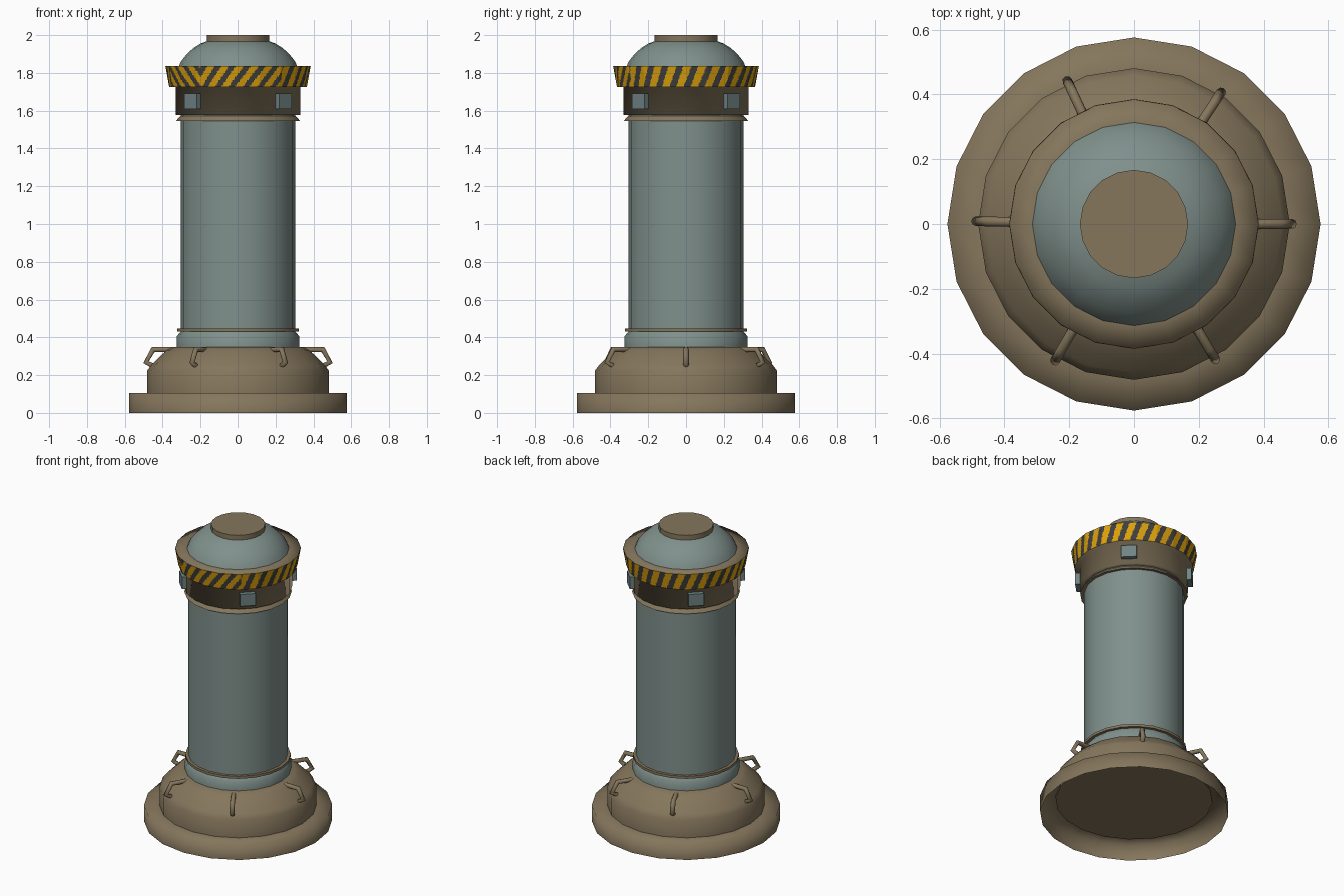
import bpy, bmesh
from math import pi, cos, sin, radians
from mathutils import Matrix

if "Cube" in bpy.data.objects:
    bpy.data.objects.remove(bpy.data.objects["Cube"])

SIDES = 20


def material(name, rgb):
    m = bpy.data.materials.new(name)
    m.diffuse_color = (*rgb, 1)
    m.use_nodes = True
    m.node_tree.nodes["Principled BSDF"].inputs["Base Color"].default_value = m.diffuse_color
    return m


TAN = material("tan metal", (0.235, 0.182, 0.108))
GREY = material("blue grey metal", (0.215, 0.28, 0.262))
STEEL = material("box steel grey", (0.165, 0.23, 0.232))
YELLOW = material("hazard yellow", (0.72, 0.36, 0.004))
DARK = material("stripe charcoal", (0.05, 0.05, 0.05))


def finish(bm, name, mats, fix=True, sharp=0.56):
    if fix:
        bmesh.ops.recalc_face_normals(bm, faces=bm.faces[:])
    for f in bm.faces:
        f.smooth = True
    for e in bm.edges:
        e.smooth = len(e.link_faces) == 2 and e.calc_face_angle(0) < sharp
    me = bpy.data.meshes.new(name)
    bm.to_mesh(me)
    bm.free()
    for m in mats:
        me.materials.append(m)
    ob = bpy.data.objects.new(name, me)
    bpy.context.collection.objects.link(ob)
    return ob


def lathe(name, profile, mat, ends="cap", sharp=0.56):
    """Turn an (r, z) profile round z; ends are 'cap', 'loop' (joined) or 'open'."""
    bm = bmesh.new()
    rings = [[bm.verts.new((r * cos(2 * pi * i / SIDES), r * sin(2 * pi * i / SIDES), z))
              for i in range(SIDES)] for r, z in profile]
    pairs = list(zip(rings, rings[1:]))
    if ends == "loop":
        pairs.append((rings[-1], rings[0]))
    for a, b in pairs:
        for i in range(SIDES):
            j = (i + 1) % SIDES
            bm.faces.new((a[i], a[j], b[j], b[i]))
    if ends == "cap":
        bm.faces.new(rings[0])
        bm.faces.new(rings[-1])
    return finish(bm, name, [mat], ends != "open", sharp)


# Base: open foot ring shell and domed housing whose flat underside closes it
lathe("foot_ring", [(0.576, 0), (0.576, 0.105), (0.46, 0.105)], TAN, "open")
lathe("base_dome", [(0.481, 0.095), (0.481, 0.225), (0.458, 0.255), (0.418, 0.295),
                    (0.378, 0.332), (0.345, 0.35)], TAN, sharp=1.0)

# Column and its trim rings
lathe("lower_collar", [(0.326, 0.34), (0.326, 0.405), (0.305, 0.43)], GREY, "open")
lathe("lower_trim_ring", [(0.324, 0.43), (0.324, 0.447)], TAN)
lathe("column", [(0.305, 0.42), (0.305, 1.59)], GREY, "open")
lathe("upper_trim_ring", [(0.33, 1.545), (0.307, 1.572), (0.295, 1.572), (0.295, 1.552)], TAN, "loop")

# Head: collar with flared rim, dome and cap
lathe("head_collar", [(0.30, 1.578), (0.332, 1.578), (0.332, 1.724), (0.3635, 1.724),
                      (0.3845, 1.837), (0.30, 1.837)], TAN, "open")
lathe("head_dome", [(0.317, 1.83), (0.302, 1.862), (0.274, 1.898), (0.237, 1.932),
                    (0.20, 1.955), (0.16, 1.97)], GREY, "open")
lathe("top_cap", [(0.167, 1.96), (0.167, 2.0)], TAN)

# Hazard band: thin striped skin following the twenty-sided rim
COLS, ROWS, SEAM = 480, 12, radians(-122)
bm = bmesh.new()
grid = []
for k in range(ROWS + 1):
    t = k / ROWS
    row = []
    for i in range(COLS):
        a = 2 * pi * i / COLS
        off = a % (2 * pi / SIDES) - pi / SIDES
        r = (0.365 + 0.0205 * t) * cos(pi / SIDES) / cos(off)
        row.append(bm.verts.new((r * cos(a), r * sin(a), 1.724 + 0.113 * t)))
    grid.append(row)
for k in range(ROWS):
    for i in range(COLS):
        j = (i + 1) % COLS
        f = bm.faces.new((grid[k][i], grid[k][j], grid[k + 1][j], grid[k + 1][i]))
        d = (2 * pi * (i + 0.5) / COLS - SEAM + radians(40)) % (2 * pi) - radians(40)
        slant = 1.1 if d < radians(70) else 0.55
        f.material_index = int((abs(d) * 30 / (2 * pi) - slant * (k + 0.5) / ROWS) % 1 < 0.46)
finish(bm, "hazard_band", [YELLOW, DARK], False)

# Four small boxes on the head collar
for n in range(4):
    bm = bmesh.new()
    m = (Matrix.Rotation(radians(45 + 90 * n), 4, 'Z') @ Matrix.Translation((0.335, 0, 1.65))
         @ Matrix.Diagonal((0.045, 0.095, 0.08, 1)))
    bmesh.ops.create_cube(bm, size=1, matrix=m)
    finish(bm, f"collar_box_{n + 1}", [STEEL])

# Six bent tube handles, slightly unevenly spaced round the base dome
PATH = [(0.34, 0.335), (0.45, 0.335), (0.488, 0.268), (0.43, 0.24)]
for n, deg in enumerate((0, 56.5, 115, 179, 240, 301)):
    a = radians(deg)
    cu = bpy.data.curves.new("handle", 'CURVE')
    cu.dimensions = '3D'
    cu.bevel_depth = 0.015
    cu.bevel_resolution = 2
    cu.use_fill_caps = True
    sp = cu.splines.new('POLY')
    sp.points.add(len(PATH) - 1)
    for p, (r, z) in zip(sp.points, PATH):
        p.co = (r * cos(a), r * sin(a), z, 1)
    cu.materials.append(TAN)
    bpy.context.collection.objects.link(bpy.data.objects.new(f"base_handle_{n + 1}", cu))
